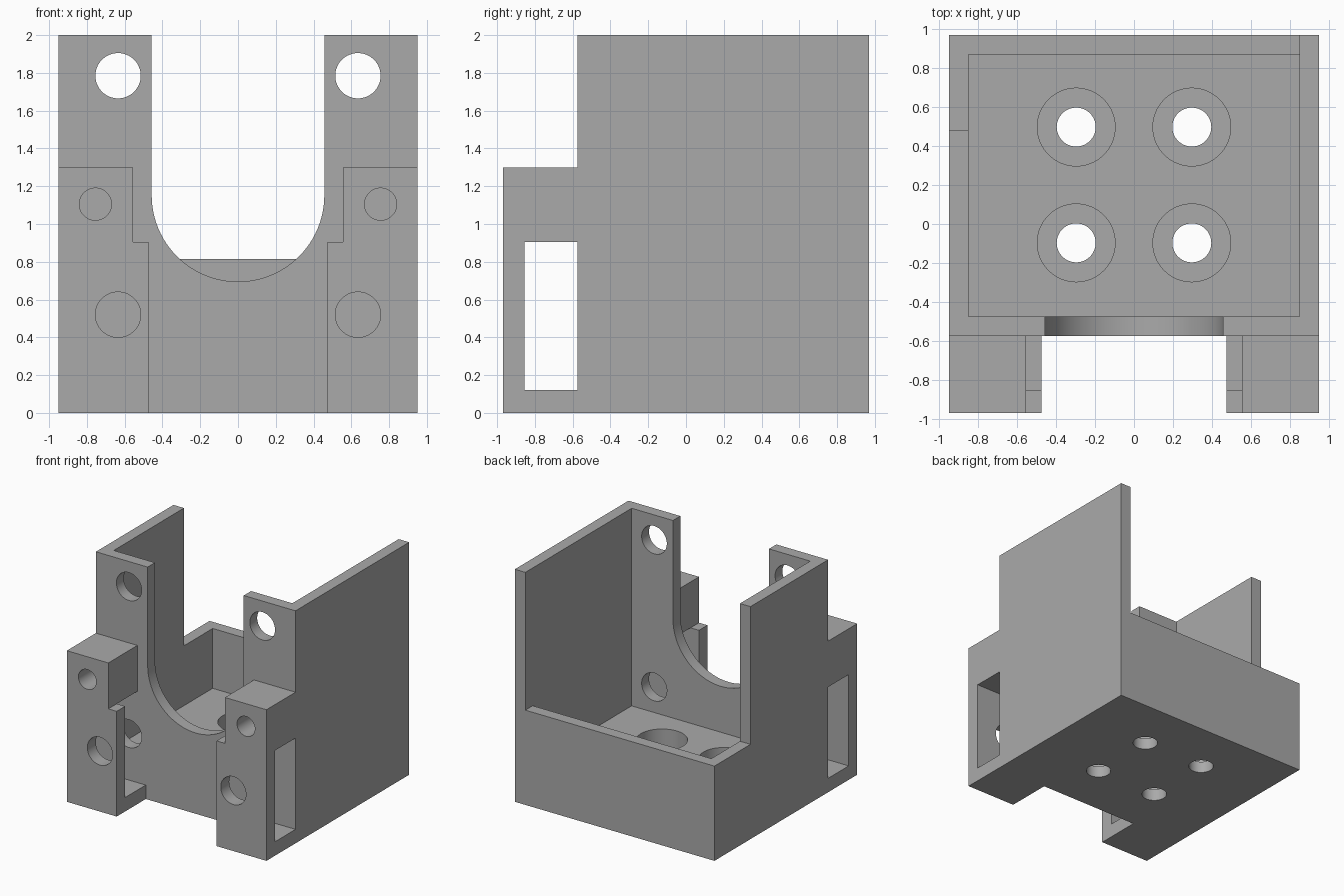
import bpy, bmesh, math
from mathutils import Matrix, Vector

old = bpy.data.objects.get("Cube")
if old:
    bpy.data.objects.remove(old, do_unlink=True)

# Material
grey = bpy.data.materials.new("plain grey")
grey.use_nodes = True
colour = (0.4, 0.4, 0.4, 1)
grey.diffuse_color = colour
grey.node_tree.nodes["Principled BSDF"].inputs["Base Color"].default_value = colour


def make_object(name, bm):
    mesh = bpy.data.meshes.new(name)
    bmesh.ops.recalc_face_normals(bm, faces=bm.faces)
    bm.to_mesh(mesh)
    bm.free()
    mesh.materials.append(grey)
    obj = bpy.data.objects.new(name, mesh)
    bpy.context.collection.objects.link(obj)
    return obj


def box(name, x, y, z):
    bm = bmesh.new()
    size = [b - a for a, b in (x, y, z)]
    mid = Vector([(a + b) / 2 for a, b in (x, y, z)])
    bmesh.ops.create_cube(bm, size=1, matrix=Matrix.Translation(mid) @ Matrix.Diagonal((*size, 1)))
    return make_object(name, bm)


def rod(name, centre, radius, length, along_y=False):
    bm = bmesh.new()
    turn = Matrix.Rotation(math.pi / 2 if along_y else 0, 4, 'X')
    bmesh.ops.create_cone(bm, cap_ends=True, segments=64, radius1=radius, radius2=radius,
                          depth=length, matrix=Matrix.Translation(centre) @ turn)
    return make_object(name, bm)


def u_slot(name, half, centre_z, y0, y1):
    bm = bmesh.new()
    steps = 48
    pts = [(half, 2.3), (-half, 2.3)]
    for i in range(steps + 1):
        a = math.pi + math.pi * i / steps
        pts.append((half * math.cos(a), centre_z + half * math.sin(a)))
    face = bm.faces.new([bm.verts.new((x, y0, z)) for x, z in pts])
    out = bmesh.ops.extrude_face_region(bm, geom=[face])
    moved = [v for v in out["geom"] if isinstance(v, bmesh.types.BMVert)]
    bmesh.ops.translate(bm, verts=moved, vec=(0, y1 - y0, 0))
    return make_object(name, bm)


def cut(target, cutter):
    mod = target.modifiers.new("cut", 'BOOLEAN')
    mod.operation = 'DIFFERENCE'
    mod.solver = 'EXACT'
    mod.object = cutter
    cutter.hide_render = True
    bpy.context.view_layer.objects.active = target
    bpy.ops.object.modifier_apply(modifier=mod.name)
    bpy.data.objects.remove(cutter, do_unlink=True)


W, D, H = 0.95, 0.97, 2.0      # outer half width, half depth, height
FACE, INNER = -0.575, -0.475   # front wall, outside and inside
RIM, FLOOR = 0.815, 0.3        # low back wall and floor heights
STEP = 0.905                   # shoulder height on the front posts

housing = box("bracket_housing", (-W, W), (-D, D), (0, H))

# Front posts: lower their tops, open the gap, step the shoulders, side windows
cut(housing, box("post_top", (-2, 2), (-2, FACE), (1.3, 3)))
cut(housing, box("post_gap", (-0.475, 0.475), (-2, FACE), (-1, 3)))
cut(housing, box("post_shoulder", (-0.555, 0.555), (-2, FACE), (STEP, 3)))
cut(housing, box("post_window", (-2, 2), (-0.855, FACE), (0.12, STEP)))

# Interior, low back wall and shortened side wall
cut(housing, box("interior", (-0.85, 0.85), (INNER, 0.87), (FLOOR, 3)))
cut(housing, box("back_opening", (-2, 0.85), (0.8, 2), (RIM, 3)))
cut(housing, box("side_opening", (-2, -0.8), (0.48, 2), (RIM, 3)))

# U-shaped opening in the front wall
cut(housing, u_slot("u_opening", 0.457, 1.152, FACE - 0.05, INNER + 0.05))

for side in (-1, 1):
    # Front wall and post holes
    cut(housing, rod("upper_hole", (side * 0.635, -0.5, 1.785), 0.12, 0.5, True))
    cut(housing, rod("lower_hole", (side * 0.635, -0.7, 0.52), 0.12, 0.8, True))
    cut(housing, rod("blind_hole", (side * 0.755, -0.8, 1.105), 0.085, 0.45, True))
    # Counterbored floor holes
    for y in (-0.097, 0.498):
        cut(housing, rod("floor_hole", (side * 0.297, y, 0.1), 0.1, 0.6))
        cut(housing, rod("counterbore", (side * 0.297, y, 0.3), 0.2, 0.4))

# Smooth curved walls, keep edges sharp
bpy.ops.object.select_all(action='DESELECT')
housing.select_set(True)
bpy.context.view_layer.objects.active = housing
bpy.ops.object.shade_smooth_by_angle(angle=math.radians(30))
